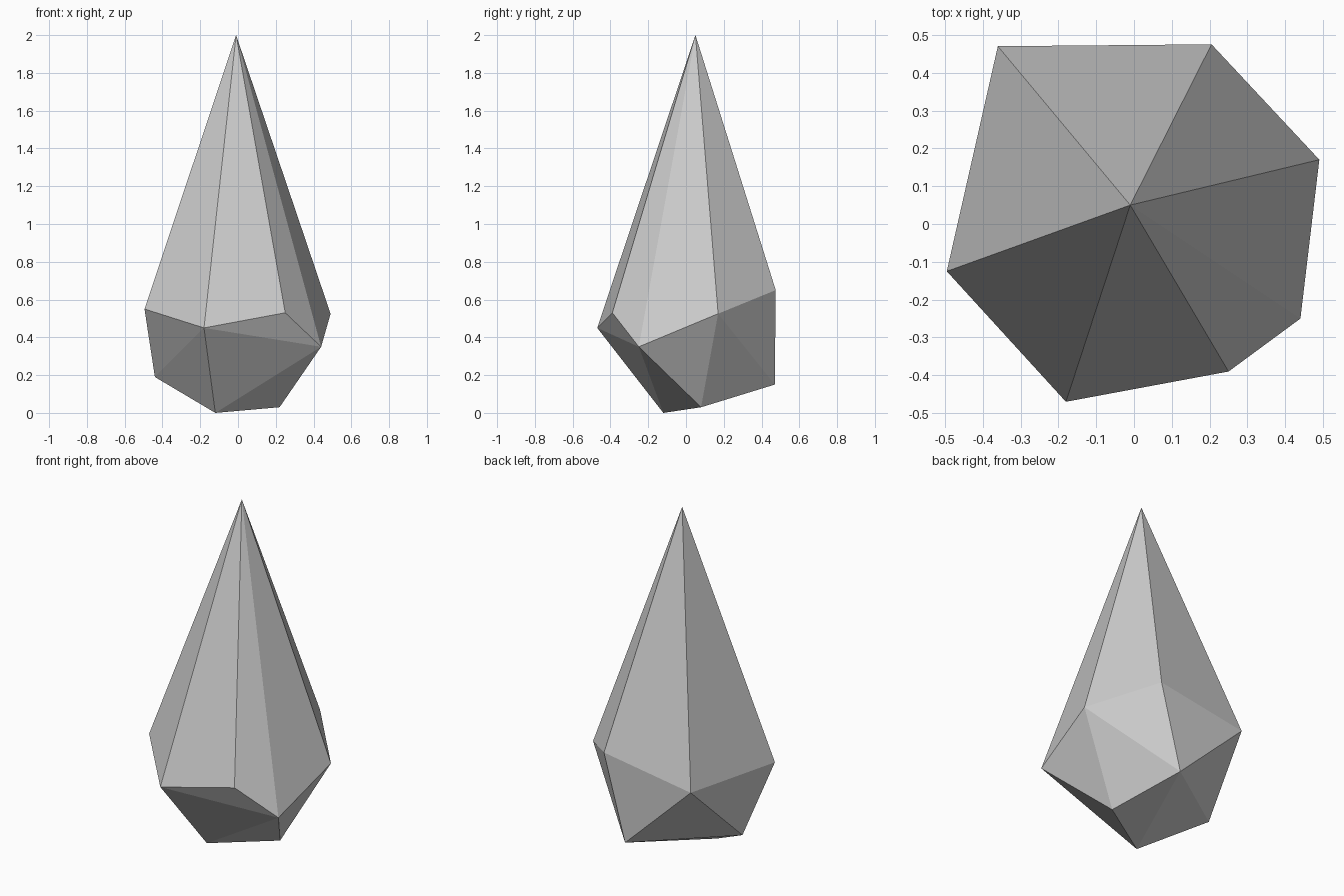
import bpy
import bmesh

if "Cube" in bpy.data.objects:
    bpy.data.objects.remove(bpy.data.objects["Cube"])

# Corner points of the faceted crystal
TIP = [(-0.01, 0.05, 2.0)]
GIRDLE = [(-0.36, 0.47, 0.56), (0.205, 0.475, 0.65), (0.49, 0.17, 0.525),
          (0.44, -0.25, 0.35), (0.25, -0.39, 0.53), (-0.18, -0.47, 0.45),
          (-0.495, -0.125, 0.55)]
BASE = [(-0.44, 0.10, 0.19), (-0.12, -0.12, 0.0), (0.22, 0.08, 0.03),
        (0.07, 0.47, 0.15)]


def hull_object(name, points):
    """Wrap flat triangular facets around a set of points."""
    bm = bmesh.new()
    verts = [bm.verts.new(p) for p in points]
    bmesh.ops.convex_hull(bm, input=verts)
    bmesh.ops.recalc_face_normals(bm, faces=bm.faces)
    mesh = bpy.data.meshes.new(name)
    bm.to_mesh(mesh)
    bm.free()
    obj = bpy.data.objects.new(name, mesh)
    bpy.context.collection.objects.link(obj)
    return obj


# Long pointed crystal with a chipped, uneven foot
hull_object("crystal_shard", TIP + GIRDLE + BASE)
